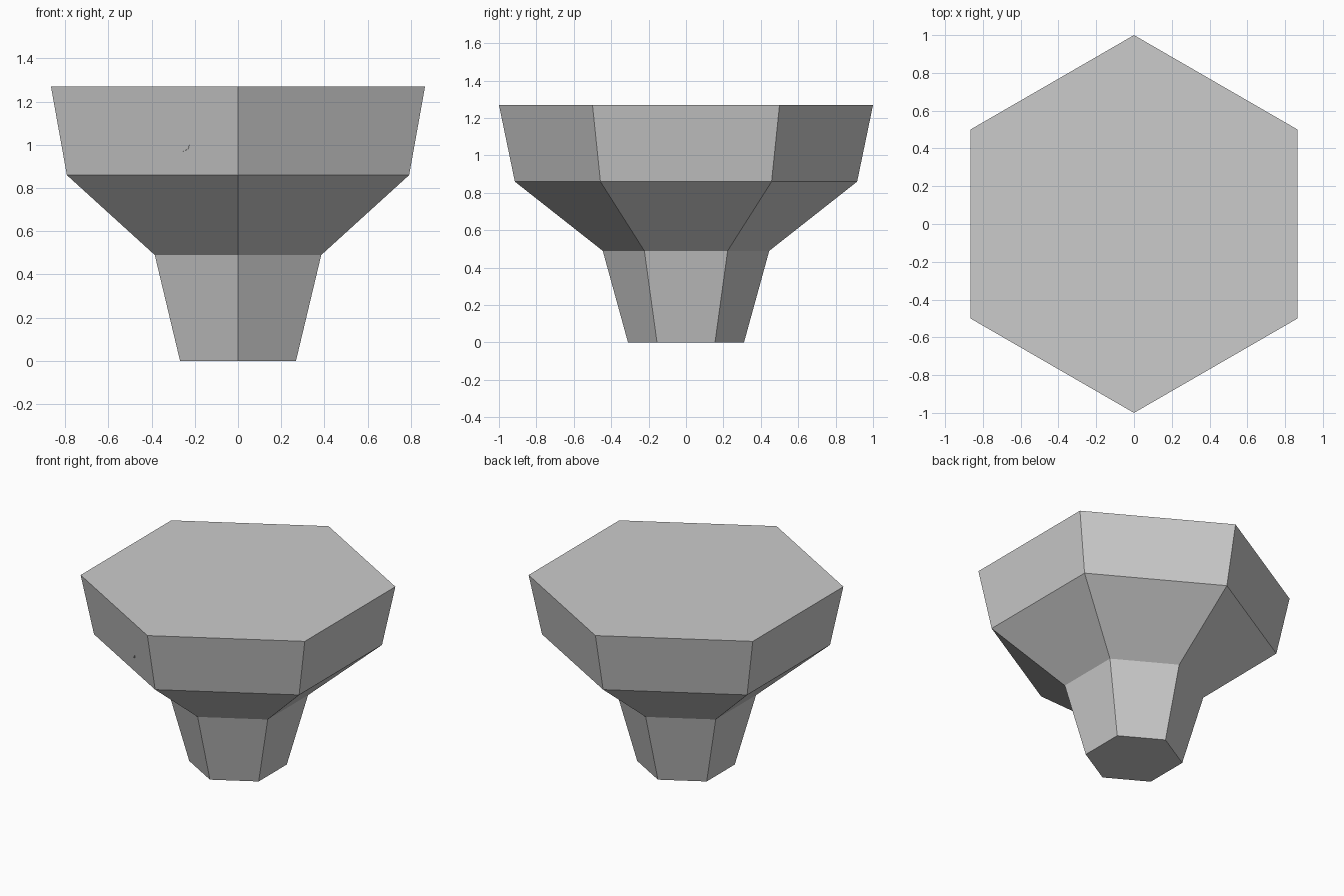
import bpy, bmesh
from math import sin, cos, pi

if "Cube" in bpy.data.objects:
    bpy.data.objects.remove(bpy.data.objects["Cube"])

SIDES = 6
PROFILE = [(0.31, 0.0), (0.445, 0.49), (0.915, 0.86), (1.0, 1.27)]  # radius, height


def finish(name, bm):
    bmesh.ops.recalc_face_normals(bm, faces=bm.faces)
    mesh = bpy.data.meshes.new(name)
    bm.to_mesh(mesh)
    bm.free()
    obj = bpy.data.objects.new(name, mesh)
    bpy.context.collection.objects.link(obj)
    return obj


# Hexagonal stepped body, corners on the y axis
bm = bmesh.new()
rings = []
for r, z in PROFILE:
    angles = [pi / 2 + 2 * pi * i / SIDES for i in range(SIDES)]
    rings.append([bm.verts.new((r * cos(a), r * sin(a), z)) for a in angles])
for low, high in zip(rings, rings[1:]):
    for i in range(SIDES):
        j = (i + 1) % SIDES
        bm.faces.new((low[i], low[j], high[j], high[i]))
bm.faces.new(rings[0])
bm.faces.new(rings[-1])
finish("hexagonal_body", bm)

# Tiny chip breaking through the front left face
bm = bmesh.new()
for p in [(-0.259, -0.792, 0.968), (-0.226, -0.817, 1.0),
          (-0.231, -0.81, 0.98), (-0.22, -0.77, 0.98)]:
    bm.verts.new(p)
bmesh.ops.convex_hull(bm, input=bm.verts)
finish("surface_chip", bm)
